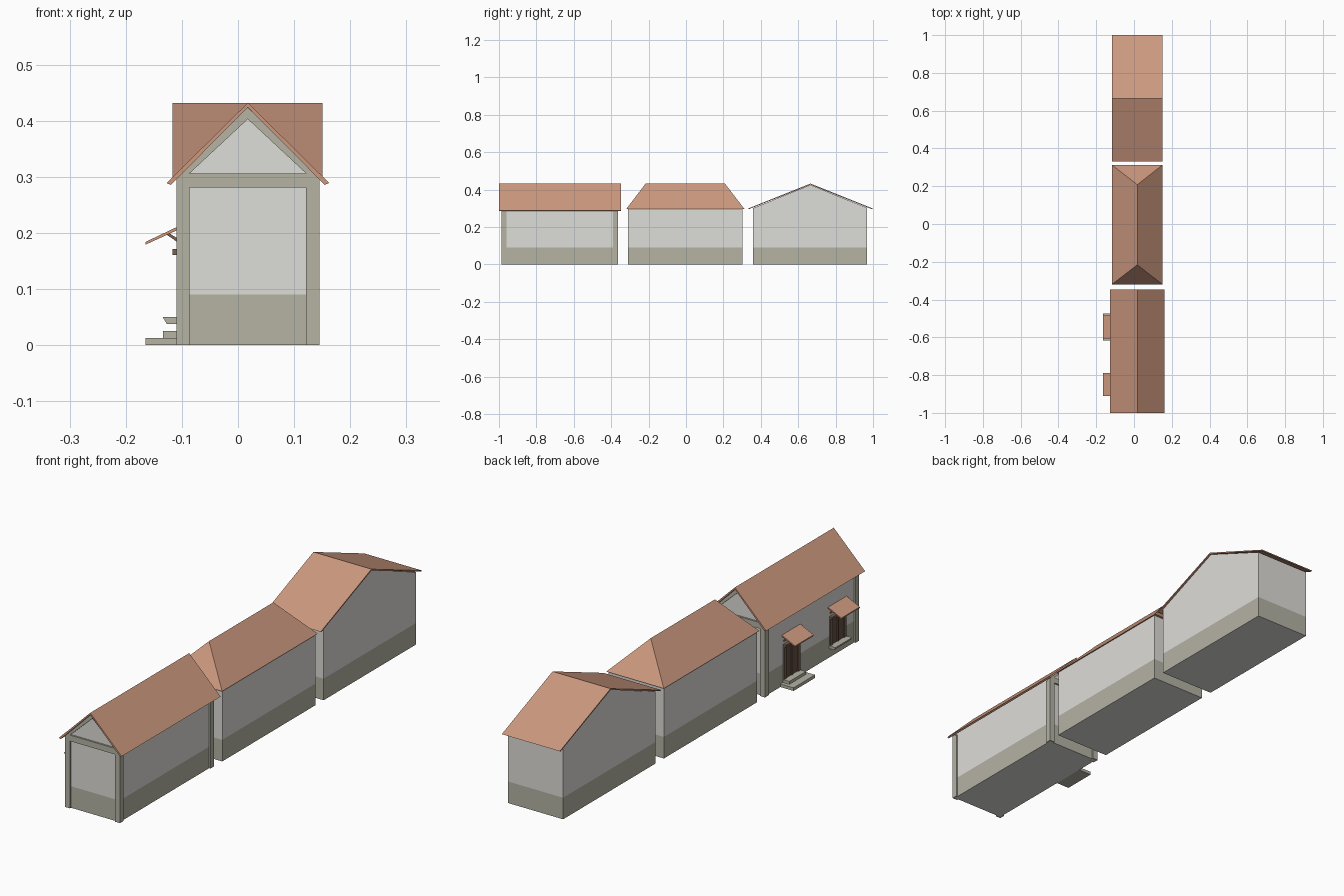
import bpy, bmesh
from mathutils import Vector

if "Cube" in bpy.data.objects:
    bpy.data.objects.remove(bpy.data.objects["Cube"], do_unlink=True)


def make_material(name, r, g, b):
    """Flat material from 0-255 sRGB values, stored as linear."""
    lin = [((c / 255 + 0.055) / 1.055) ** 2.4 for c in (r, g, b)] + [1.0]
    m = bpy.data.materials.new(name)
    m.use_nodes = True
    m.diffuse_color = lin
    bsdf = m.node_tree.nodes["Principled BSDF"]
    bsdf.inputs["Base Color"].default_value = lin
    bsdf.inputs["Roughness"].default_value = 0.9
    return m


PLASTER = make_material("pale plaster", 222, 221, 216)
STONE = make_material("warm stone", 181, 179, 164)
TILE = make_material("terracotta tile", 205, 153, 127)
FRAME = make_material("brown wood", 122, 98, 82)
DOOR = make_material("dark door wood", 102, 80, 65)

MID = 0.0175              # x of the ridge line shared by all the houses
LEFT, RIGHT = -0.11, 0.145
RIDGE = 0.432
PLINTH = 0.09


def finish(bm, name, *mats):
    bmesh.ops.recalc_face_normals(bm, faces=bm.faces)
    me = bpy.data.meshes.new(name)
    bm.to_mesh(me)
    bm.free()
    for m in mats:
        me.materials.append(m)
    ob = bpy.data.objects.new(name, me)
    bpy.context.scene.collection.objects.link(ob)
    return ob


def prism_bm(points, axis, lo, hi):
    """Extrude a 2D profile: 'y' takes (x, z) points, 'x' takes (y, z) points."""
    bm = bmesh.new()
    place = (lambda p: (p[0], lo, p[1])) if axis == "y" else (lambda p: (lo, p[0], p[1]))
    face = bm.faces.new([bm.verts.new(place(p)) for p in points])
    out = bmesh.ops.extrude_face_region(bm, geom=[face])
    step = Vector((0, hi - lo, 0)) if axis == "y" else Vector((hi - lo, 0, 0))
    bmesh.ops.translate(bm, vec=step,
                        verts=[g for g in out["geom"] if isinstance(g, bmesh.types.BMVert)])
    return bm


def prism(name, points, axis, lo, hi, mat):
    return finish(prism_bm(points, axis, lo, hi), name, mat)


def box(name, x, y, z, mat):
    return prism(name, [(x[0], z[0]), (x[1], z[0]), (x[1], z[1]), (x[0], z[1])],
                 "y", y[0], y[1], mat)


def body(name, points, axis, lo, hi):
    """House walls with a stone-coloured plinth band."""
    bm = prism_bm(points, axis, lo, hi)
    bmesh.ops.bisect_plane(bm, geom=bm.verts[:] + bm.edges[:] + bm.faces[:],
                           plane_co=(0, 0, PLINTH), plane_no=(0, 0, 1))
    bm.normal_update()
    for f in bm.faces:
        if f.calc_center_median().z < PLINTH and abs(f.normal.z) < 0.5:
            f.material_index = 1
    return finish(bm, name, PLASTER, STONE)


def gable_points(a, b, mid, slope, peak, floor=0.0):
    """Pentagon profile with a pitched top."""
    return [(a, floor), (b, floor), (b, peak - slope * (b - mid)),
            (mid, peak), (a, peak - slope * (mid - a))]


def roof_points(mid, half, eave, peak, thick):
    """Chevron profile of a pitched roof sheet."""
    return [(mid - half, eave), (mid, peak), (mid + half, eave),
            (mid + half - thick, eave - thick * 0.4), (mid, peak - thick),
            (mid - half + thick, eave - thick * 0.4)]


# --- Front house: ridge along y, corner posts, framed gables, two doors
pitch = 0.986
body("front_house_walls",
     gable_points(LEFT + 0.006, RIGHT - 0.006, MID, pitch, RIDGE - 0.01),
     "y", -0.979, -0.371)
prism("front_house_roof", roof_points(MID, 0.145, 0.289, RIDGE, 0.008),
      "y", -1.0, -0.347, TILE)

under = RIDGE - 0.0085
post_top = under - pitch * (RIGHT - MID)
for side, (x0, x1) in {"left": (RIGHT - 0.024, RIGHT),
                       "right": (LEFT, LEFT + 0.024)}.items():
    for end, (y0, y1) in {"front": (-0.986, -0.961), "back": (-0.389, -0.364)}.items():
        box(f"{end}_{side}_post", (x0, x1), (y0, y1), (0, 0.29), STONE)

for end, (y0, y1) in {"front": (-0.986, -0.971), "back": (-0.379, -0.364)}.items():
    box(f"{end}_gable_beam", (LEFT, RIGHT), (y0, y1), (0.281, 0.306), STONE)
    for side, s in (("left", 1), ("right", -1)):
        half = RIGHT - MID
        prism(f"{end}_{side}_gable_rake",
              [(MID + s * half, post_top), (MID, under), (MID, 0.403),
               (MID + s * 0.104, 0.306), (MID + s * half, 0.29)],
              "y", y0, y1, STONE)

# --- Doors with frames, sloping canopies and braces on the right side wall
WALL = LEFT + 0.006


def doorway(name, yc, floor):
    w = 0.045
    box(f"{name}_door", (WALL - 0.002, WALL + 0.004), (yc - w, yc + w), (floor, 0.161), DOOR)
    box(f"{name}_door_lintel", (WALL - 0.013, WALL), (yc - w - 0.008, yc + w + 0.008),
        (0.161, 0.171), FRAME)
    for s in (-1, 1):
        ye = yc + s * w
        box(f"{name}_door_jamb", (WALL - 0.006, WALL), (ye - 0.007, ye + 0.007),
            (floor, 0.161), FRAME)
        prism(f"{name}_canopy_brace",
              [(-0.130, 0.199), (-0.125, 0.201), (WALL, 0.188), (WALL, 0.181)],
              "y", ye - 0.004, ye + 0.004, FRAME)
    box(f"{name}_door_mullion", (WALL - 0.005, WALL), (yc - 0.004, yc + 0.004),
        (floor, 0.161), FRAME)
    prism(f"{name}_canopy",
          [(-0.165, 0.179), (-0.165, 0.184), (WALL, 0.213), (WALL, 0.207)],
          "y", yc - 0.061, yc + 0.061, TILE)


doorway("back", -0.545, 0.025)
doorway("front", -0.85, 0.05)
box("back_door_lower_step", (-0.165, WALL), (-0.616, -0.474), (0, 0.013), STONE)
box("back_door_upper_step", (-0.134, WALL), (-0.600, -0.490), (0.013, 0.025), STONE)
prism("front_door_step", [(-0.134, 0.05), (WALL, 0.05), (WALL, 0.038), (-0.127, 0.038)],
      "y", -0.905, -0.795, STONE)

# --- Middle house: hipped roof
eave = 0.297
body("middle_house_walls", [(LEFT, 0), (RIGHT, 0), (RIGHT, eave), (LEFT, eave)],
     "y", -0.311, 0.303)
bm = bmesh.new()
x0, x1, y0, y1 = -0.116, 0.15, -0.319, 0.312
base = [bm.verts.new((x, y, eave)) for x, y in ((x0, y0), (x1, y0), (x1, y1), (x0, y1))]
near, far = [bm.verts.new((MID, y, RIDGE)) for y in (-0.216, 0.208)]
a, b, c, d = base
for loop in ((a, b, near), (b, c, far, near), (c, d, far), (d, a, near, far), (d, c, b, a)):
    bm.faces.new(loop)
finish(bm, "middle_house_roof", TILE)

# --- Back house: ridge across x, gables on the sides
mid_y, slope = 0.665, 0.405
body("back_house_walls", gable_points(0.358, 0.968, mid_y, slope, RIDGE - 0.007),
     "x", LEFT, RIGHT)
prism("back_house_roof", roof_points(mid_y, 0.335, 0.298, RIDGE, 0.006),
      "x", -0.117, 0.151, TILE)
